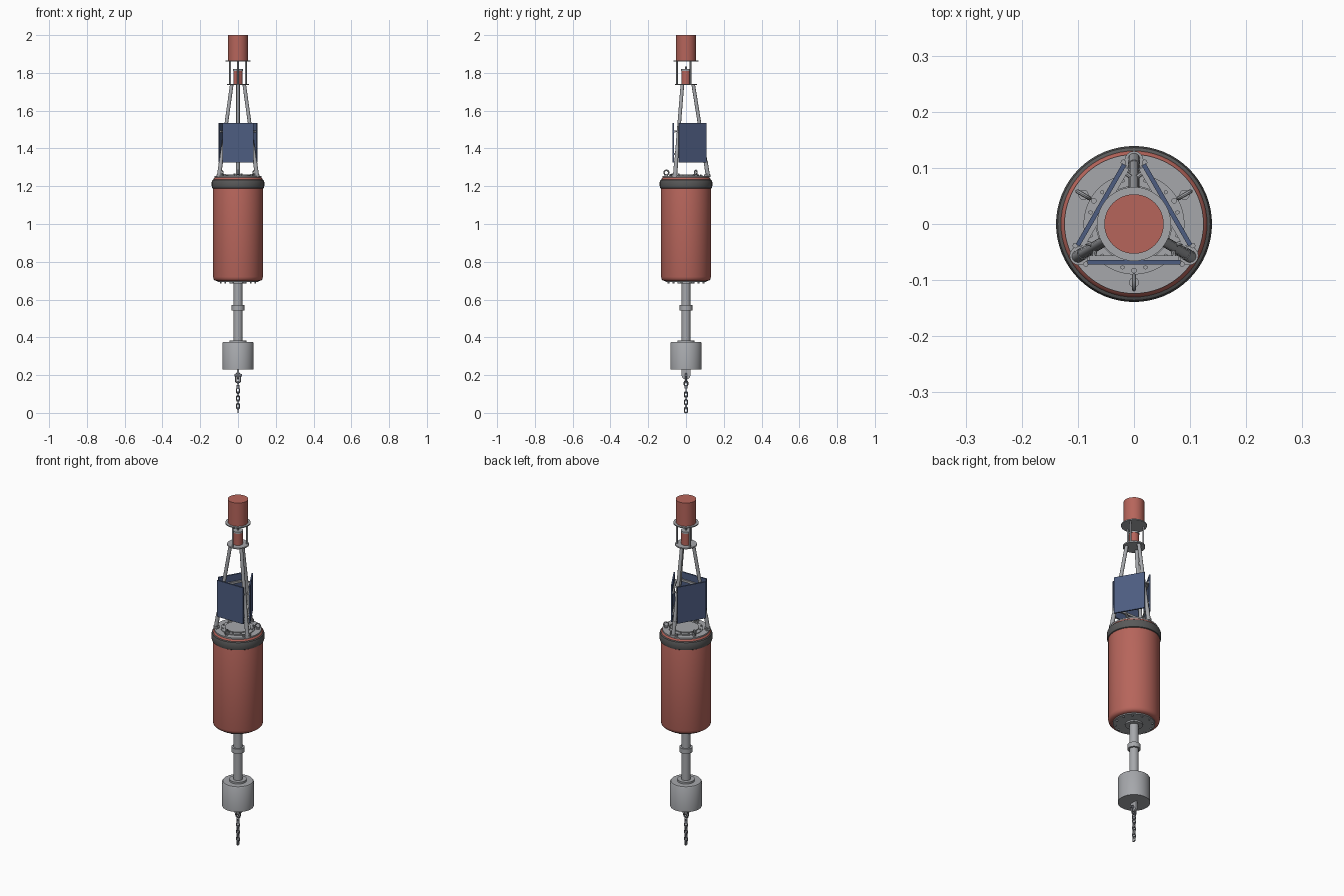
import bpy, bmesh
from math import sin, cos, pi, radians
from mathutils import Vector, Matrix

if "Cube" in bpy.data.objects:
    bpy.data.objects.remove(bpy.data.objects["Cube"])


def material(name, rgb):
    m = bpy.data.materials.new(name)
    m.use_nodes = True
    colour = (*rgb, 1)
    m.diffuse_color = colour
    m.node_tree.nodes["Principled BSDF"].inputs["Base Color"].default_value = colour
    return m


RED = material("buoy red", (0.47, 0.13, 0.105))
GREY = material("galvanised grey", (0.38, 0.39, 0.41))
RUBBER = material("black rubber", (0.1, 0.1, 0.1))
BLUE = material("solar blue", (0.075, 0.11, 0.22))
STEEL = material("chain steel", (0.2, 0.21, 0.24))


def finish(name, bm, mat, smooth=True):
    bmesh.ops.recalc_face_normals(bm, faces=bm.faces)
    me = bpy.data.meshes.new(name)
    bm.to_mesh(me)
    bm.free()
    me.materials.append(mat)
    ob = bpy.data.objects.new(name, me)
    bpy.context.collection.objects.link(ob)
    if smooth:
        bpy.ops.object.select_all(action="DESELECT")
        ob.select_set(True)
        bpy.context.view_layer.objects.active = ob
        bpy.ops.object.shade_smooth_by_angle(angle=radians(35))
    return ob


def lathe(name, profile, mat, n=48):
    """Spin (radius, height) points about z; flat caps close both ends."""
    bm = bmesh.new()
    rings = [[bm.verts.new((r * cos(2 * pi * i / n), r * sin(2 * pi * i / n), z))
              for i in range(n)] for r, z in profile]
    for a, b in zip(rings, rings[1:]):
        for i in range(n):
            j = (i + 1) % n
            bm.faces.new((a[i], a[j], b[j], b[i]))
    bm.faces.new(rings[0])
    bm.faces.new(rings[-1])
    return finish(name, bm, mat)


def disc(name, r, z0, z1, mat, n=48):
    return lathe(name, [(r, z0), (r, z1)], mat, n)


def rod(name, a, b, r, mat, n=16):
    a, b = Vector(a), Vector(b)
    bm = bmesh.new()
    m = Matrix.Translation((a + b) / 2) @ (b - a).to_track_quat("Z", "Y").to_matrix().to_4x4()
    bmesh.ops.create_cone(bm, cap_ends=True, segments=n, radius1=r, radius2=r,
                          depth=(b - a).length, matrix=m)
    return finish(name, bm, mat)


def box(name, centre, size, mat, angle=0):
    """Box placed at centre, then turned about the world z axis."""
    bm = bmesh.new()
    m = Matrix.Rotation(angle, 4, "Z") @ Matrix.Translation(centre) @ Matrix.Diagonal((*size, 1))
    bmesh.ops.create_cube(bm, size=1, matrix=m)
    return finish(name, bm, mat, False)


def loop(name, centre, half_len, r, wire, mat, turn=0, n=24, m=8):
    """Oval link in the upright plane turned about z; half_len stretches it."""
    bm = bmesh.new()
    rot = Matrix.Rotation(turn, 3, "Z")
    rings = []
    for i in range(n):
        t = 2 * pi * (i + 0.5) / n
        shift = half_len if sin(t) > 0 else -half_len
        ring = []
        for k in range(m):
            p = 2 * pi * k / m
            q = r + wire * cos(p)
            v = rot @ Vector((q * cos(t), wire * sin(p), q * sin(t) + shift))
            ring.append(bm.verts.new(Vector(centre) + v))
        rings.append(ring)
    for i in range(n):
        a, b = rings[i], rings[(i + 1) % n]
        for k in range(m):
            j = (k + 1) % m
            bm.faces.new((a[k], a[j], b[j], b[k]))
    return finish(name, bm, mat)


def polar(r, angle, z):
    return Vector((r * cos(angle), r * sin(angle), z))


# Float body with rounded shoulders
lathe("float_body", [(0.112, 0.698), (0.122, 0.701), (0.129, 0.708), (0.132, 0.72),
                     (0.132, 1.23), (0.129, 1.24), (0.122, 1.247), (0.115, 1.249)], RED, 64)
lathe("fender_ring", [(0.13, 1.186), (0.136, 1.19), (0.139, 1.2), (0.139, 1.222),
                      (0.136, 1.232), (0.13, 1.236)], RUBBER, 64)
disc("deck_plate", 0.124, 1.24, 1.253, GREY, 64)
disc("hatch_flange", 0.09, 1.25, 1.257, GREY)
disc("hatch_cover", 0.068, 1.25, 1.262, GREY)
disc("bottom_plate", 0.108, 0.692, 0.702, GREY)
disc("bottom_flange", 0.045, 0.684, 0.695, GREY)
for i in range(12):
    a = pi / 12 + i * pi / 6
    rod("deck_bolt", polar(0.08, a, 1.25), polar(0.08, a, 1.263), 0.004, GREY, 6)
    rod("bottom_bolt", polar(0.095, a, 0.686), polar(0.095, a, 0.695), 0.005, GREY, 6)

# Ballast stem and weight
disc("stem_pipe", 0.024, 0.375, 0.69, GREY)
disc("stem_collar", 0.034, 0.543, 0.57, GREY)
disc("weight_flange", 0.045, 0.37, 0.384, GREY)
lathe("ballast_weight", [(0.083, 0.23), (0.083, 0.368), (0.079, 0.374)], GREY)

# Mooring lug with a rounded lower end, its pin and the chain
box("mooring_lug", (0, 0, 0.216), (0.011, 0.046, 0.032), GREY)
rod("lug_end", (-0.0055, 0, 0.2), (0.0055, 0, 0.2), 0.023, GREY, 24)
rod("shackle_pin", (-0.019, 0, 0.2), (0.022, 0, 0.2), 0.007, STEEL)
loop("shackle", (0, 0, 0.185), 0.012, 0.013, 0.004, STEEL)
loop("swivel_top", (0, 0, 0.155), 0.005, 0.009, 0.0035, STEEL, pi / 2)
rod("swivel", (0, 0, 0.13), (0, 0, 0.147), 0.009, STEEL)
for i in range(6):
    loop("chain_link", (0, 0, 0.118 - i * 0.0205), 0.007, 0.0075, 0.0033, STEEL, i % 2 * pi / 2)

# Tripod mast, solar panels and lifting eyes, repeated every third of a turn
for i in range(3):
    turn = i * 2 * pi / 3
    leg = pi / 2 + turn
    foot, head = polar(0.116, leg, 1.255), polar(0.038, leg, 1.74)
    rod("mast_leg", foot, head, 0.0095, GREY)
    rod("leg_foot", polar(0.113, leg, 1.25), polar(0.113, leg, 1.262), 0.017, GREY)
    mid = foot.lerp(head, 0.16)
    rod("leg_sleeve", foot, mid, 0.011, GREY)
    for side in (-1, 1):
        p = Matrix.Rotation(turn, 3, "Z") @ Vector((side * 0.019, 0.11, 1.25))
        rod("foot_bolt", p, p + Vector((0, 0, 0.018)), 0.005, GREY, 8)
    rod("lantern_post", polar(0.048, leg + pi, 1.74), polar(0.048, leg + pi, 1.865), 0.005, GREY, 12)

    box("solar_panel", (0, -0.068, 1.43), (0.166, 0.008, 0.21), BLUE, turn)
    for z in (1.37, 1.49):
        box("panel_rail", (0, -0.06, z), (0.16, 0.008, 0.012), GREY, turn)
        for side in (-1, 1):
            end = Matrix.Rotation(turn, 3, "Z") @ Vector((side * 0.072, -0.06, z))
            near = min((polar(0.116 - 0.161 * (z - 1.255), pi / 2 + k * 2 * pi / 3, z)
                        for k in range(3)), key=lambda q: (q - end).length)
            rod("panel_bracket", end, near, 0.004, GREY, 8)

    eye = leg + pi
    loop("lifting_eye", polar(0.104, eye, 1.272), 0, 0.0125, 0.0038, GREY, eye)
    rod("eye_base", polar(0.104, eye, 1.25), polar(0.104, eye, 1.26), 0.009, GREY)
    rod("deck_vent", polar(0.083, eye, 1.25), polar(0.083, eye, 1.266), 0.005, GREY)

# Lantern between the two mast plates, and the top drum
disc("lower_mast_plate", 0.057, 1.735, 1.742, GREY)
disc("lantern", 0.025, 1.742, 1.815, RED)
disc("lantern_cap", 0.027, 1.81, 1.82, GREY)
disc("lantern_tip", 0.005, 1.82, 1.835, GREY, 12)
disc("upper_mast_plate", 0.066, 1.86, 1.866, GREY)
disc("top_drum", 0.053, 1.866, 2.0, RED)
